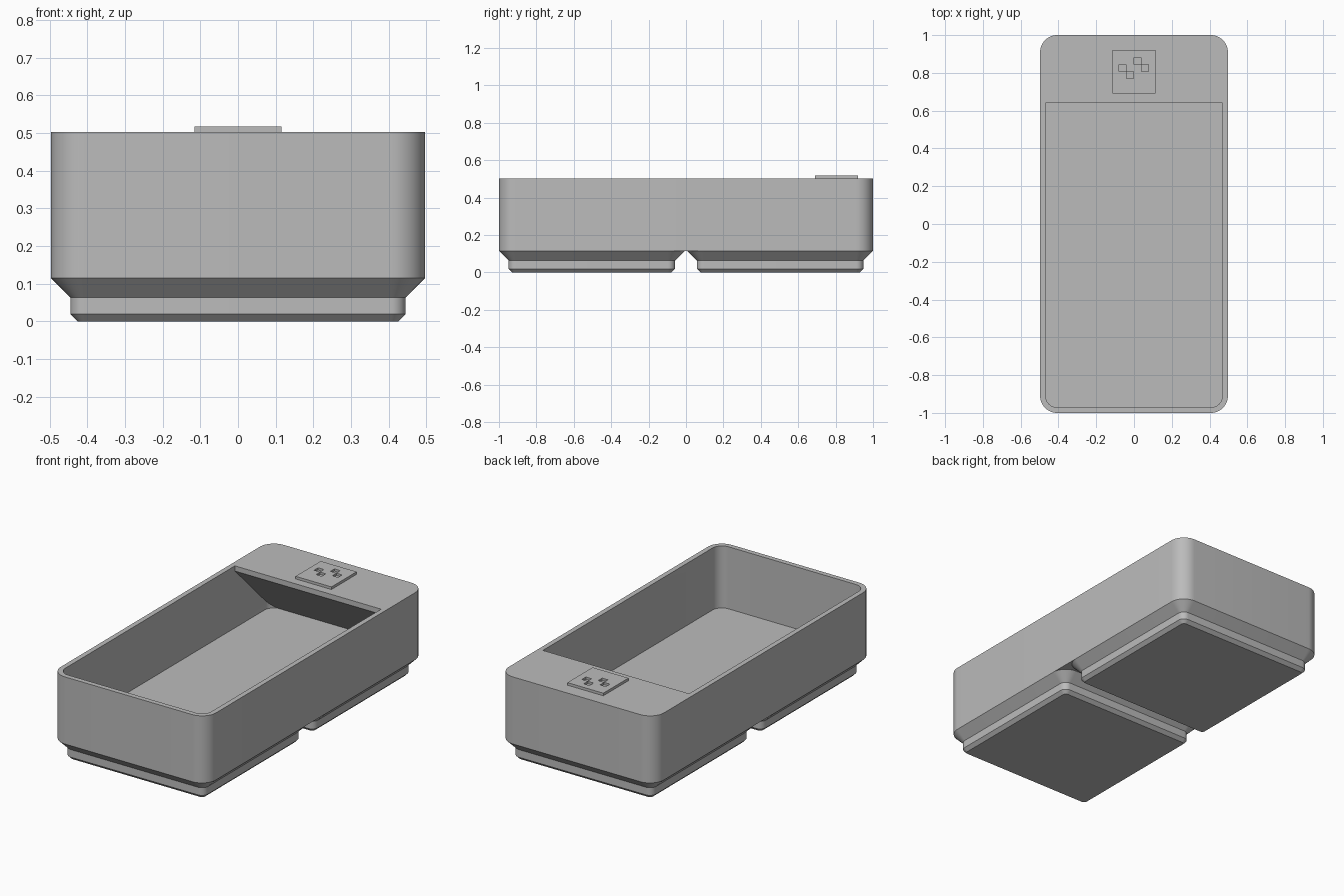
import bpy, bmesh, math

if "Cube" in bpy.data.objects:
    bpy.data.objects.remove(bpy.data.objects["Cube"])

grey = bpy.data.materials.new("light grey")
grey.diffuse_color = (0.5, 0.5, 0.5, 1)
grey.use_nodes = True
grey.node_tree.nodes["Principled BSDF"].inputs["Base Color"].default_value = grey.diffuse_color


def finish(name, bm):
    bmesh.ops.recalc_face_normals(bm, faces=bm.faces)
    mesh = bpy.data.meshes.new(name)
    bm.to_mesh(mesh)
    bm.free()
    mesh.materials.append(grey)
    obj = bpy.data.objects.new(name, mesh)
    bpy.context.collection.objects.link(obj)
    return obj


def rounded_loft(name, rings, cy=0.0, cap_top=True):
    """Loft rounded rectangles; each ring is (half x, half y, radius, z)."""
    bm = bmesh.new()
    loops, n = [], 12
    for hx, hy, r, z in rings:
        loop = []
        for q, (sx, sy) in enumerate([(1, 1), (-1, 1), (-1, -1), (1, -1)]):
            for i in range(n + 1):
                a = math.pi / 2 * (q + i / n)
                loop.append(bm.verts.new((sx * (hx - r) + r * math.cos(a),
                                          cy + sy * (hy - r) + r * math.sin(a), z)))
        loops.append(loop)
    for low, high in zip(loops, loops[1:]):
        for i in range(len(low)):
            j = (i + 1) % len(low)
            bm.faces.new((low[i], low[j], high[j], high[i]))
    bm.faces.new(loops[0][::-1])
    if cap_top:
        bm.faces.new(loops[-1])
    return finish(name, bm)


def box(name, x, y, z, size):
    bm = bmesh.new()
    bmesh.ops.create_cube(bm, size=1)
    for v in bm.verts:
        v.co = [c + p * s for c, p, s in zip((x, y, z), v.co, size)]
    return finish(name, bm)


def cut(obj, cutter):
    cutter.hide_render = True
    mod = obj.modifiers.new("cut", 'BOOLEAN')
    mod.operation, mod.solver, mod.object = 'DIFFERENCE', 'EXACT', cutter
    bpy.context.view_layer.objects.active = obj
    bpy.ops.object.modifier_apply(modifier=mod.name)
    bpy.data.objects.remove(cutter)


W, RIM, FLOOR, BELLY = 0.497, 0.503, 0.144, 0.115

# Bin body with rounded vertical corners
body = rounded_loft("bin_body", [(W, 1, 0.09, BELLY), (W, 1, 0.09, RIM)])

# Cavity, leaving a shelf with a 45 degree underside at the back
cavity = rounded_loft("cavity", [(0.468, 0.971, 0.061, FLOOR), (0.468, 0.971, 0.061, 0.55)])
bm = bmesh.new()
profile = [(0.64, 0.6), (0.64, 0.473), (1.0, 0.113), (1.0, 0.6)]
face = bm.faces.new([bm.verts.new((-0.6, y, z)) for y, z in profile])
side = bmesh.ops.extrude_face_region(bm, geom=[face])["geom"]
bmesh.ops.translate(bm, vec=(1.2, 0, 0),
                    verts=[v for v in side if isinstance(v, bmesh.types.BMVert)])
cut(cavity, finish("shelf_shape", bm))
cut(body, cavity)

# Two stepped feet
feet = [rounded_loft(name, [(0.426, 0.426, 0.019, 0), (0.445, 0.445, 0.038, 0.019),
                            (0.445, 0.445, 0.038, 0.063), (W, W, 0.09, BELLY)],
                     cy, cap_top=False)
        for name, cy in (("front_foot", -0.503), ("back_foot", 0.503))]

# Raised square plate on the shelf, with four small square recesses
plate = box("shelf_plate", 0, 0.805, 0.51, (0.23, 0.23, 0.016))
for x, y in ((-0.06, 0.826), (-0.021, 0.788), (0.018, 0.864), (0.057, 0.826)):
    cut(plate, box("recess", x, y, 0.52, (0.037, 0.037, 0.03)))

# Smooth rounded corners, crisp edges
for obj in [body] + feet:
    bpy.ops.object.select_all(action='DESELECT')
    obj.select_set(True)
    bpy.context.view_layer.objects.active = obj
    bpy.ops.object.shade_smooth_by_angle(angle=math.radians(30))
